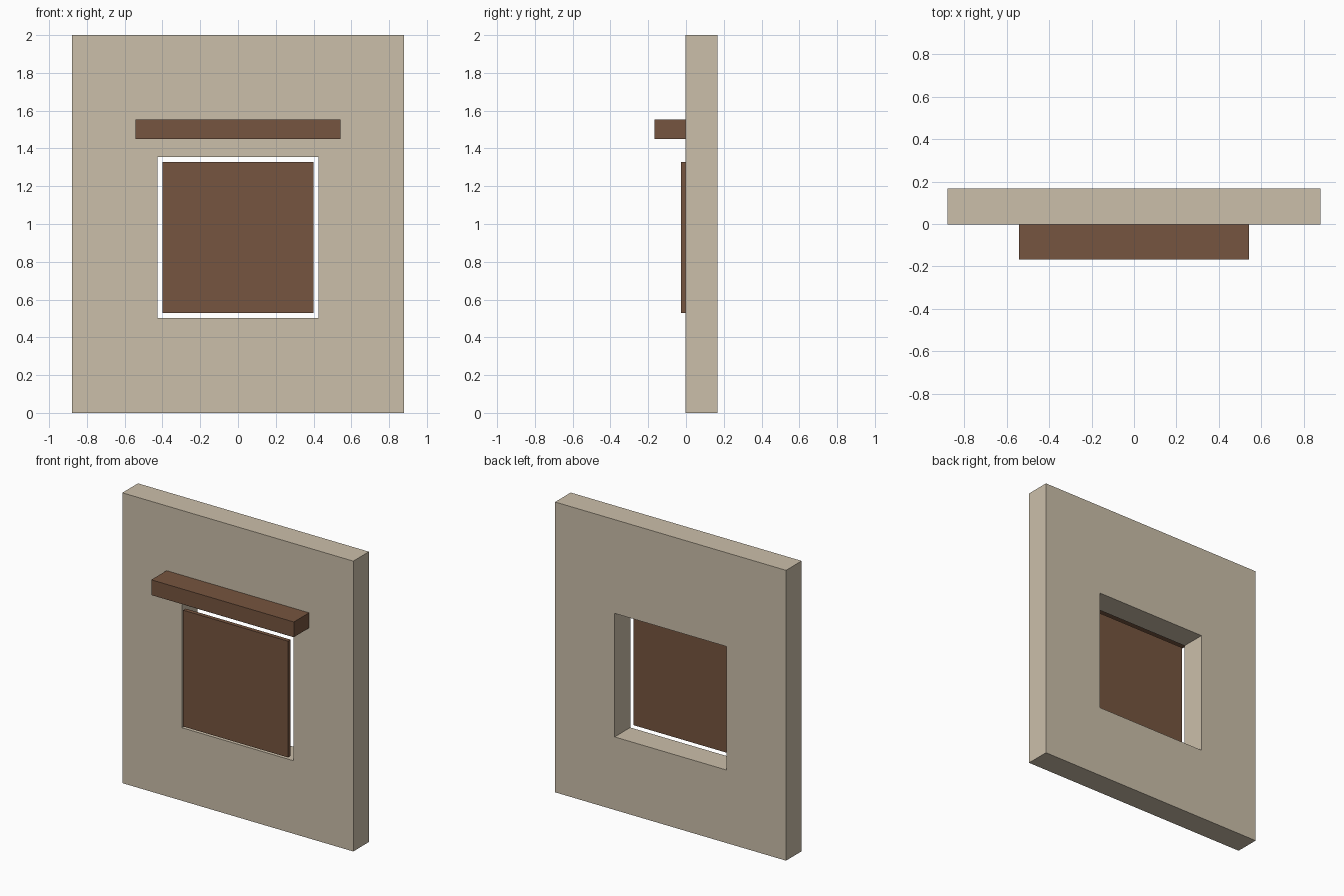
import bpy, bmesh

if "Cube" in bpy.data.objects:
    bpy.data.objects.remove(bpy.data.objects["Cube"])


def material(name, color):
    m = bpy.data.materials.new(name)
    m.diffuse_color = (*color, 1)
    m.use_nodes = True
    m.node_tree.nodes["Principled BSDF"].inputs["Base Color"].default_value = m.diffuse_color
    return m


def finish(bm, name, mat):
    bmesh.ops.recalc_face_normals(bm, faces=bm.faces)
    mesh = bpy.data.meshes.new(name)
    bm.to_mesh(mesh)
    bm.free()
    mesh.materials.append(mat)
    obj = bpy.data.objects.new(name, mesh)
    bpy.context.collection.objects.link(obj)
    return obj


def box(name, half_width, y0, y1, z0, z1, mat):
    bm = bmesh.new()
    bmesh.ops.create_cube(bm, size=1)
    bmesh.ops.scale(bm, vec=(2 * half_width, y1 - y0, z1 - z0), verts=bm.verts)
    bmesh.ops.translate(bm, vec=(0, (y0 + y1) / 2, (z0 + z1) / 2), verts=bm.verts)
    return finish(bm, name, mat)


def rect(bm, half_width, y, z0, z1):
    w = half_width
    return [bm.verts.new((x, y, z)) for x, z in ((-w, z0), (w, z0), (w, z1), (-w, z1))]


plaster = material("plaster", (0.60, 0.52, 0.40))
wood = material("dark_wood", (0.18, 0.09, 0.05))

FRONT, BACK = -0.002, 0.168

# Wall panel with a square window opening
bm = bmesh.new()
outer = rect(bm, 0.88, FRONT, 0.0, 2.0)
inner = rect(bm, 0.426, FRONT, 0.503, 1.354)
faces = []
for i in range(4):
    j = (i + 1) % 4
    faces.append(bm.faces.new((outer[i], outer[j], inner[j], inner[i])))
solid = bmesh.ops.extrude_face_region(bm, geom=faces, use_keep_orig=True)
moved = [v for v in solid["geom"] if isinstance(v, bmesh.types.BMVert)]
bmesh.ops.translate(bm, vec=(0, BACK - FRONT, 0), verts=moved)
finish(bm, "wall", plaster)

# Shutter standing slightly proud of the opening
box("shutter", 0.40, -0.026, 0.002, 0.528, 1.329, wood)

# Lintel beam above the window
box("lintel", 0.543, -0.168, FRONT, 1.449, 1.554, wood)
